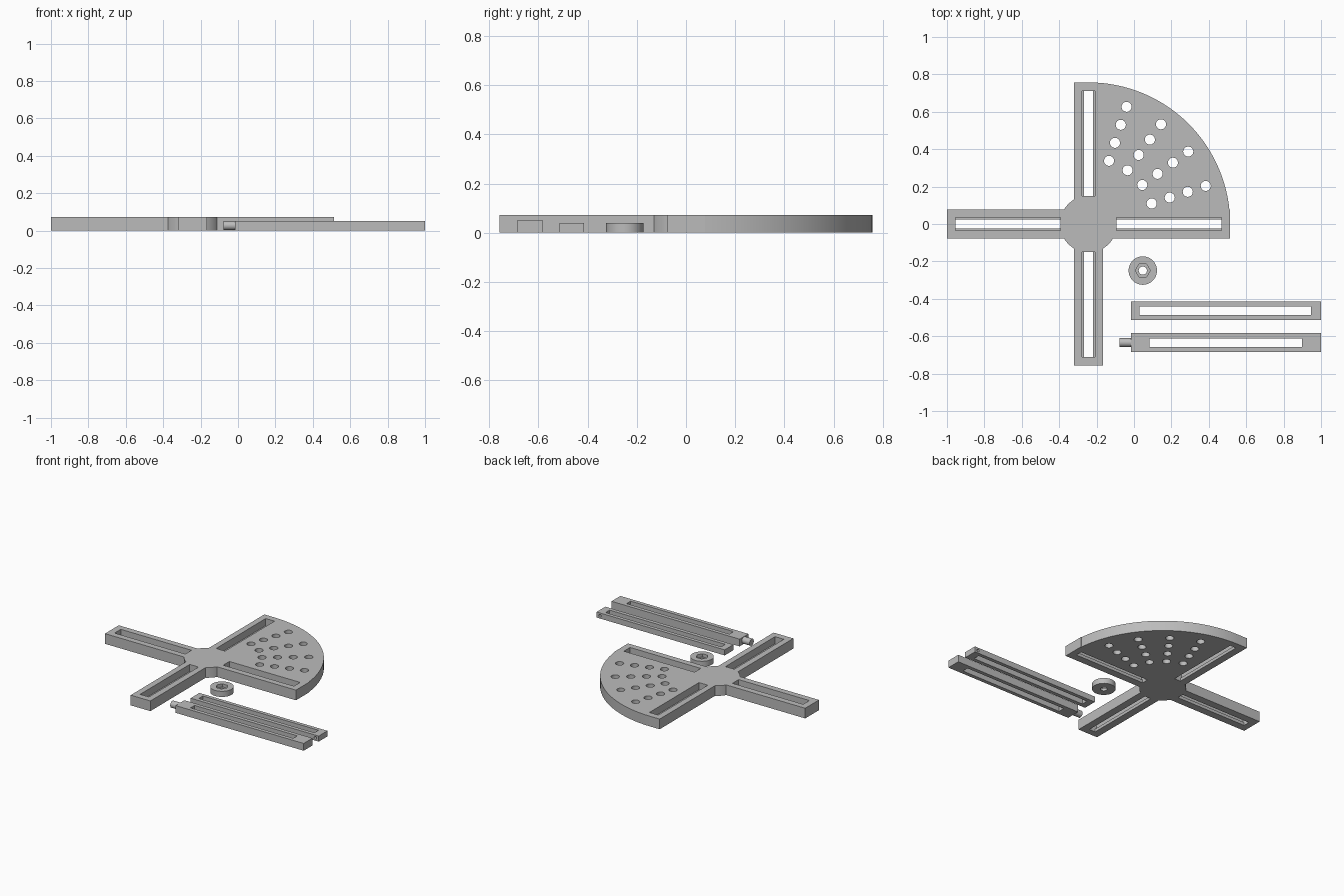
import bpy, bmesh, math

if "Cube" in bpy.data.objects:
    bpy.data.objects.remove(bpy.data.objects["Cube"])

grey = bpy.data.materials.new("plain grey")
grey.diffuse_color = (0.5, 0.5, 0.5, 1)
grey.use_nodes = True
grey.node_tree.nodes["Principled BSDF"].inputs["Base Color"].default_value = grey.diffuse_color


def prism(name, pts, z0, z1):
    """Extrude a 2D outline between two heights."""
    me = bpy.data.meshes.new(name)
    bm = bmesh.new()
    face = bm.faces.new([bm.verts.new((x, y, z0)) for x, y in pts])
    top = bmesh.ops.extrude_face_region(bm, geom=[face])["geom"]
    bmesh.ops.translate(bm, vec=(0, 0, z1 - z0),
                        verts=[v for v in top if isinstance(v, bmesh.types.BMVert)])
    bmesh.ops.recalc_face_normals(bm, faces=bm.faces)
    bm.to_mesh(me)
    bm.free()
    ob = bpy.data.objects.new(name, me)
    bpy.context.collection.objects.link(ob)
    me.materials.append(grey)
    return ob


def rect(x0, x1, y0, y1):
    return [(x0, y0), (x1, y0), (x1, y1), (x0, y1)]


def arc(cx, cy, r, a0, a1, n):
    return [(cx + r * math.cos(a0 + (a1 - a0) * i / n),
             cy + r * math.sin(a0 + (a1 - a0) * i / n)) for i in range(n + 1)]


def ring(cx, cy, r, n):
    return arc(cx, cy, r, 0, math.tau, n)[:-1]


def rod(name, r, length, loc, rot, n=32):
    bpy.ops.mesh.primitive_cylinder_add(vertices=n, radius=r, depth=length,
                                        location=loc, rotation=rot)
    ob = bpy.context.object
    ob.name = name
    ob.data.materials.append(grey)
    return ob


def combine(ob, others, op="DIFFERENCE"):
    """Apply one boolean per tool object, then remove the tools."""
    bpy.context.view_layer.objects.active = ob
    for o in others:
        mod = ob.modifiers.new("cut", "BOOLEAN")
        mod.operation, mod.object, mod.solver = op, o, "EXACT"
        bpy.ops.object.modifier_apply(modifier=mod.name)
        bpy.data.objects.remove(o)


def smooth(ob):
    bpy.ops.object.select_all(action="DESELECT")
    ob.select_set(True)
    bpy.context.view_layer.objects.active = ob
    bpy.ops.object.shade_smooth_by_angle(angle=math.radians(30))


# Base: four arms, round hub and quarter disc in one outline
CX, R, W, HUB, H = -0.243, 0.757, 0.078, 0.152, 0.073
a = math.asin(W / HUB)
b = math.asin(W / R)
q = math.pi / 2
outline = [(R, -W), (R, W)] + arc(0, 0, R, b, q, 40) + [(-W, R)]
outline += arc(0, 0, HUB, q + a, 2 * q - a, 8) + [(-R, W), (-R, -W)]
outline += arc(0, 0, HUB, 2 * q + a, 3 * q - a, 8) + [(-W, -R), (W, -R)]
outline += arc(0, 0, HUB, 3 * q + a, 4 * q - a, 8)
base = prism("cross_base", [(x + CX, y) for x, y in outline], 0, H)

# Stepped slots: wide channel above a narrow through slot
cutters = []
for k in range(4):
    c, s = round(math.cos(k * q)), round(math.sin(k * q))
    for half, z in ((0.035, 0.022), (0.024, -0.1)):
        pts = [(CX + x * c - y * s, x * s + y * c)
               for x, y in rect(0.15, 0.711, -half, half)]
        cutters.append(prism("slot_cutter", pts, z, 0.2))

# Fan of round holes: four rays of four
for i in range(1, 5):
    for j in range(4):
        r, t = 0.355 + 0.1013 * j, math.radians(18 * i)
        cutters.append(prism("hole_cutter", ring(CX + r * math.cos(t), r * math.sin(t),
                                                 0.027, 24), -0.1, 0.2))
combine(base, cutters)
smooth(base)

# Round knob with hexagonal nut pocket and bolt hole
KX, KY = 0.047, -0.249
knob = prism("knob", ring(KX, KY, 0.076, 48), 0, 0.04)
combine(knob, [prism("pocket_cutter", ring(KX, KY, 0.04, 6), 0.018, 0.1),
               prism("bolt_cutter", ring(KX, KY, 0.022, 24), -0.1, 0.1)])
smooth(knob)

# Low slotted bar with a small cross hole near its end
low = prism("low_bar", rect(-0.016, 1, -0.514, -0.415), 0, 0.04)
combine(low, [prism("slot_cutter", rect(0.03, 0.947, -0.487, -0.441), -0.1, 0.1),
              rod("pin_hole_cutter", 0.01, 0.3, (0.973, -0.464, 0.02), (q, 0, 0), 16)])

# Tall slotted bar with a round end pin
tall = prism("tall_bar", rect(-0.016, 1, -0.684, -0.584), 0, 0.052)
combine(tall, [prism("slot_cutter", rect(0.084, 0.899, -0.657, -0.611), -0.1, 0.1)])
pin = rod("end_pin", 0.024, 0.071, (-0.0415, -0.634, 0.027), (0, q, 0))
smooth(low)
smooth(pin)
